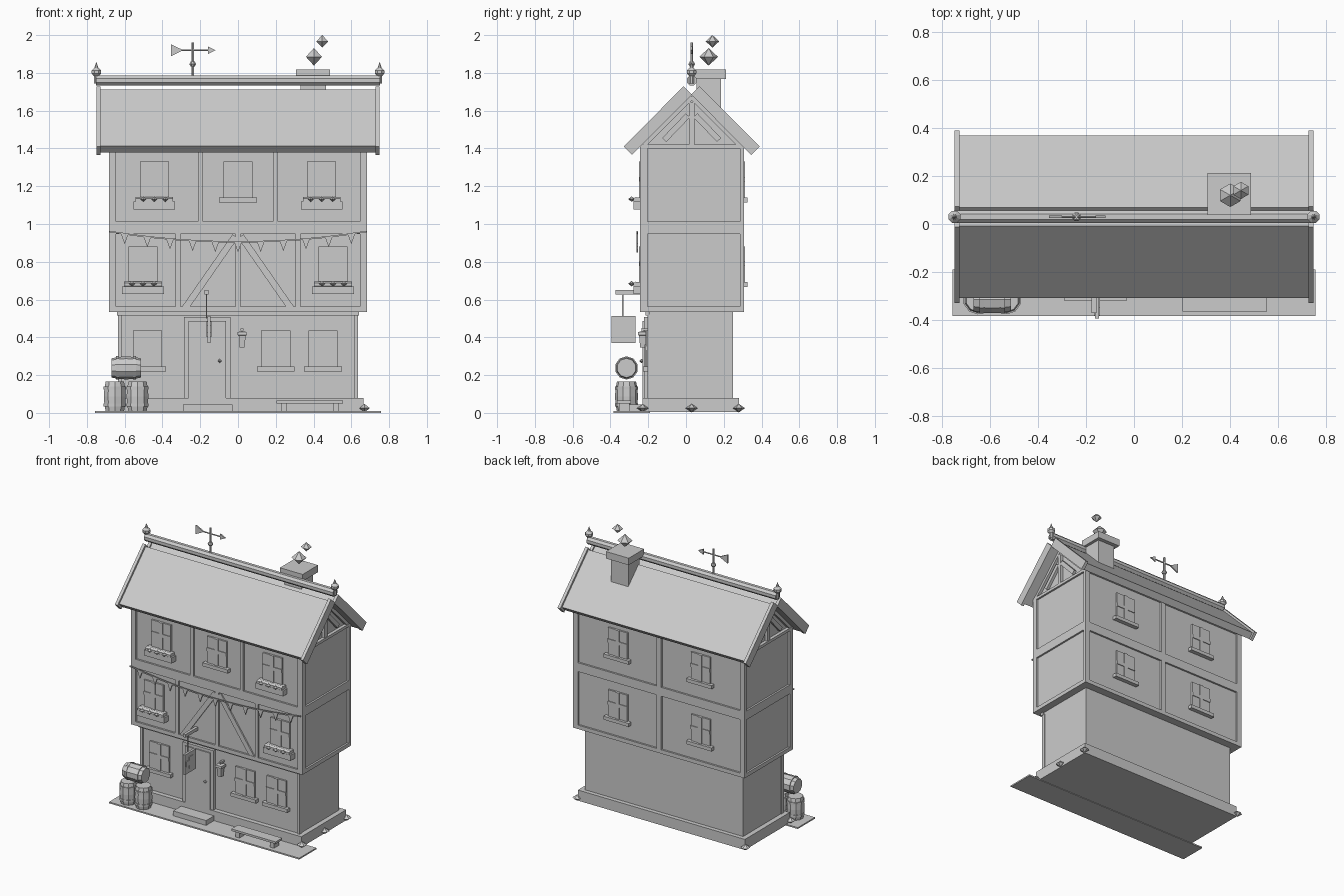
import bpy, bmesh, math
from mathutils import Vector

cube = bpy.data.objects.get("Cube")
if cube:
    bpy.data.objects.remove(cube)

grey = bpy.data.materials.new("pale_grey")
grey.use_nodes = True
COLOUR = (0.6, 0.6, 0.6, 1)
grey.diffuse_color = COLOUR
grey.node_tree.nodes["Principled BSDF"].inputs["Base Color"].default_value = COLOUR

MID = 0.03                      # depth centre of the house
FRONT, BACK = MID - 0.26, MID + 0.265
SIDE = 0.67


def finish(name, bm):
    bmesh.ops.remove_doubles(bm, verts=bm.verts, dist=1e-5)
    bmesh.ops.recalc_face_normals(bm, faces=bm.faces)
    mesh = bpy.data.meshes.new(name)
    bm.to_mesh(mesh)
    bm.free()
    mesh.materials.append(grey)
    ob = bpy.data.objects.new(name, mesh)
    bpy.context.collection.objects.link(ob)
    return ob


def prism(name, pts, axis, a, b):
    """Extrude a flat outline along an axis from a to b."""
    def place(p, t):
        v = list(p)
        v.insert("xyz".index(axis), t)
        return v
    bm = bmesh.new()
    lo = [bm.verts.new(place(p, a)) for p in pts]
    hi = [bm.verts.new(place(p, b)) for p in pts]
    bm.faces.new(lo)
    bm.faces.new(hi)
    for i in range(len(pts)):
        j = (i + 1) % len(pts)
        bm.faces.new((lo[i], lo[j], hi[j], hi[i]))
    return finish(name, bm)


def box(name, x0, x1, y0, y1, z0, z1):
    return prism(name, [(x0, y0), (x1, y0), (x1, y1), (x0, y1)], "z", z0, z1)


def bar(name, p, q, width, axis, a, b):
    """Straight sloping timber between two points of a plane."""
    p, q = Vector(p), Vector(q)
    d = (q - p).normalized() * width / 2
    n = Vector((-d.y, d.x))
    return prism(name, [p + n, q + n, q - n, p - n], axis, a, b)


def lathe(name, profile, centre, sides=8, axis="z"):
    """Turn (radius, height) points round an axis."""
    bm = bmesh.new()
    rings = []
    for r, h in profile:
        ring = []
        for i in range(sides):
            t = math.tau * (i + 0.5) / sides
            c, s = r * math.cos(t), r * math.sin(t)
            off = (c, s, h) if axis == "z" else (h, c, s)
            ring.append(bm.verts.new(Vector(centre) + Vector(off)))
        rings.append(ring)
    for lo, hi in zip(rings, rings[1:]):
        for i in range(sides):
            j = (i + 1) % sides
            bm.faces.new((lo[i], lo[j], hi[j], hi[i]))
    bm.faces.new(rings[0])
    bm.faces.new(rings[-1])
    bmesh.ops.dissolve_degenerate(bm, edges=bm.edges, dist=1e-5)
    return finish(name, bm)


def gem(name, centre, r, sides=6, squash=1):
    return lathe(name, [(0, -r * squash), (r, 0), (0, r * squash)], centre, sides)


def window(name, x, z, wall, out):
    """Four-pane window with sill; out is -1 at the front, 1 at the back."""
    def part(label, hw, depth, z0, z1):
        y0, y1 = sorted((wall - out * 0.01, wall + out * depth))
        box(name + label, x - hw, x + hw, y0, y1, z0, z1)
    part("_panes", 0.077, 0.012, z, z + 0.19)
    part("_mullion", 0.014, 0.018, z, z + 0.19)
    part("_crossbar", 0.077, 0.017, z + 0.085, z + 0.11)
    part("_sill", 0.1, 0.03, z - 0.025, z)


def flower_box(x, z):
    box("flower_box", x - 0.11, x + 0.11, FRONT - 0.048, FRONT, z - 0.062, z - 0.022)
    lathe("foliage", [(0.016, -0.1), (0.016, 0.1)], (x, FRONT - 0.035, z - 0.013), 6, "x")
    for i in (-1, 0, 1):
        gem("flower", (x + i * 0.058, FRONT - 0.058, z - 0.008), 0.018, 6, 0.8)


# Pavement, plinth and ground floor
box("pavement", -0.757, 0.757, -0.385, -0.19, 0, 0.01)
box("plinth", -0.665, 0.665, -0.23, 0.28, 0.004, 0.08)
box("ground_floor", -0.63, 0.63, -0.197, 0.25, 0.08, 0.54)
for sx in (-1, 1):
    box("ground_post", sx * 0.625 - 0.01, sx * 0.625 + 0.01, -0.205, -0.18, 0.08, 0.52)
box("jetty_beam", -0.64, 0.64, -0.215, -0.19, 0.515, 0.54)
for x, y in ((0.67, -0.23), (0.67, MID), (0.67, 0.28), (-0.67, 0.28), (-0.67, -0.23)):
    gem("base_stone", (x, y, 0.025), 0.032, 6, 0.7)

# Upper floors with timber frame
box("upper_floors", -SIDE, SIDE, FRONT, BACK, 0.537, 1.42)
T = 0.013
F0, F1, B0, B1 = FRONT - T, FRONT + 0.01, BACK - 0.01, BACK + T
for z0, z1 in ((0.535, 0.563), (0.948, 1.012), (1.4, 1.42)):
    box("frame_rail", -SIDE - T, SIDE + T, F0, B1, z0, z1)
for sx in (-1, 1):
    x0, x1 = sorted((sx * 0.645, sx * (SIDE + T)))
    box("corner_post_front", x0, x1, F0, FRONT + 0.025, 0.535, 1.42)
    box("corner_post_back", x0, x1, BACK - 0.01, B1, 0.535, 1.42)
    box("upper_post", sx * 0.198 - 0.013, sx * 0.198 + 0.013, F0, F1, 1, 1.41)
    box("lower_post", sx * 0.317 - 0.013, sx * 0.317 + 0.013, F0, F1, 0.55, 0.96)
    bar("front_brace", (sx * 0.28, 0.555), (sx * 0.015, 0.935), 0.035, "y", FRONT - 0.01, F1)
box("lower_centre_post", -0.014, 0.014, F0, F1, 0.55, 0.96)
box("back_centre_post", -0.018, 0.018, B0, B1, 0.55, 1.41)

# Windows
for x in (-0.48, 0.2, 0.45):
    window("ground_window", x, 0.245, -0.197, -1)
for x in (-0.443, 0, 0.443):
    window("top_window", x, 1.14, FRONT, -1)
for x in (-0.503, 0.503):
    window("middle_window", x, 0.692, FRONT, -1)
    flower_box(x, 0.692)
for x in (-0.443, 0.443):
    flower_box(x, 1.14)
for x in (-0.33, 0.33):
    for z in (0.692, 1.14):
        window("back_window", x, z, BACK, 1)

# Gables
prism("gable_wall", [(FRONT, 1.41), (BACK, 1.41), (MID, 1.68)], "x", -0.66, 0.66)
for sx in (-1, 1):
    a, b = sx * 0.65, sx * 0.68
    bar("king_post", (MID, 1.42), (MID, 1.645), 0.03, "x", a, b)
    for sy in (-1, 1):
        bar("gable_brace", (MID + sy * 0.145, 1.445), (MID + sy * 0.02, 1.575), 0.03, "x", a, b)
        bar("gable_rafter", (MID + sy * 0.255, 1.42), (MID, 1.675), 0.03, "x", a, b)

# Roof slopes and bargeboards
for sy in (-1, 1):
    bar("roof_slope", (MID + sy * 0.322, 1.395), (MID + sy * 0.022, 1.695), 0.048,
        "x", -0.73, 0.73)
    for sx in (-1, 1):
        bar("bargeboard", (MID + sy * 0.338, 1.388), (MID + sy * 0.02, 1.707), 0.063,
            "x", sx * 0.728, sx * 0.75)

# Ridge, finials and weather vane
lathe("ridge", [(0.028, -0.752), (0.028, 0.752)], (0, MID, 1.76), 8, "x")
for sx in (-1, 1):
    lathe("finial", [(0.014, -0.06), (0.014, -0.022), (0.027, -0.008), (0.027, 0.008),
                     (0.012, 0.022), (0, 0.055)], (sx * 0.75, MID, 1.805))
V = -0.24
lathe("vane_pole", [(0.007, 1.78), (0.007, 1.962)], (V, MID, 0), 6)
lathe("vane_collar", [(0.012, 1.835), (0.019, 1.847), (0.012, 1.859)], (V, MID, 0))
lathe("vane_arm", [(0.005, -0.07), (0.005, 0.09)], (V, MID, 1.92), 6, "x")
prism("vane_tail", [(V - 0.115, 1.952), (V - 0.115, 1.888), (V - 0.06, 1.915),
                    (V - 0.06, 1.925)], "y", MID - 0.005, MID + 0.005)
prism("vane_head", [(V + 0.08, 1.94), (V + 0.08, 1.9), (V + 0.12, 1.92)], "y",
      MID - 0.005, MID + 0.005)

# Chimney and smoke
box("chimney_stack", 0.33, 0.467, 0.055, 0.185, 1.45, 1.78)
box("chimney_cap", 0.307, 0.488, 0.038, 0.213, 1.768, 1.818)
gem("smoke_large", (0.402, 0.12, 1.885), 0.049, 6, 0.95)
gem("smoke_small", (0.446, 0.14, 1.967), 0.036, 6, 0.92)

# Door and step
box("door_frame", -0.285, -0.04, -0.222, -0.19, 0.01, 0.507)
box("door", -0.262, -0.063, -0.23, -0.19, 0.01, 0.487)
gem("door_knob", (-0.097, -0.235, 0.275), 0.012)
box("door_step", -0.292, -0.03, -0.32, -0.225, 0.005, 0.045)

# Hanging sign with a raised mug shape
box("sign_arm", -0.177, -0.157, -0.372, FRONT, 0.627, 0.65)
box("sign_rod", -0.17, -0.163, -0.338, -0.331, 0.5, 0.63)
box("sign_board", -0.162, -0.146, -0.395, -0.267, 0.37, 0.513)
box("sign_mug", -0.167, -0.141, -0.35, -0.303, 0.402, 0.485)
box("sign_mug_handle", -0.167, -0.141, -0.383, -0.35, 0.425, 0.462)

# Wall lantern
lathe("lantern", [(0.018, 0.345), (0.026, 0.41), (0.036, 0.412), (0.034, 0.428),
                  (0.008, 0.432), (0.008, 0.45)], (0.022, -0.23, 0), 4)
box("lantern_bracket", 0.014, 0.03, -0.235, -0.19, 0.435, 0.448)

# Bench
box("bench_seat", 0.203, 0.555, -0.365, -0.29, 0.05, 0.065)
for x in (0.245, 0.52):
    box("bench_leg", x - 0.015, x + 0.015, -0.355, -0.3, 0.005, 0.052)

# Barrels
CASK = [(0.053, -0.078), (0.061, -0.04), (0.063, 0), (0.061, 0.04), (0.053, 0.078)]
for x, y, z, axis in ((-0.652, -0.315, 0.087, "z"), (-0.532, -0.315, 0.087, "z"),
                      (-0.592, -0.315, 0.238, "x")):
    lathe("barrel", [(r * 0.96, h) for r, h in CASK], (x, y, z), 10, axis)
    for h in (-0.045, 0.045):
        c = (x + h, y, z) if axis == "x" else (x, y, z + h)
        lathe("barrel_hoop", [(0.062, -0.008), (0.062, 0.008)], c, 10, axis)

# Bunting
def sag(x):
    return 0.905 + 0.055 * (x / 0.68) ** 2

N = 12
for i in range(N):
    x0, x1 = (-0.68 + 1.36 * k / N for k in (i, i + 1))
    bar("bunting_string", (x0, sag(x0)), (x1, sag(x1)), 0.008, "y", -0.262, -0.254)
for i in range(-5, 6):
    x = i * 0.12
    z = sag(x)
    prism("bunting_flag", [(x - 0.02, z), (x + 0.02, z), (x, z - 0.055)], "y", -0.261, -0.255)
